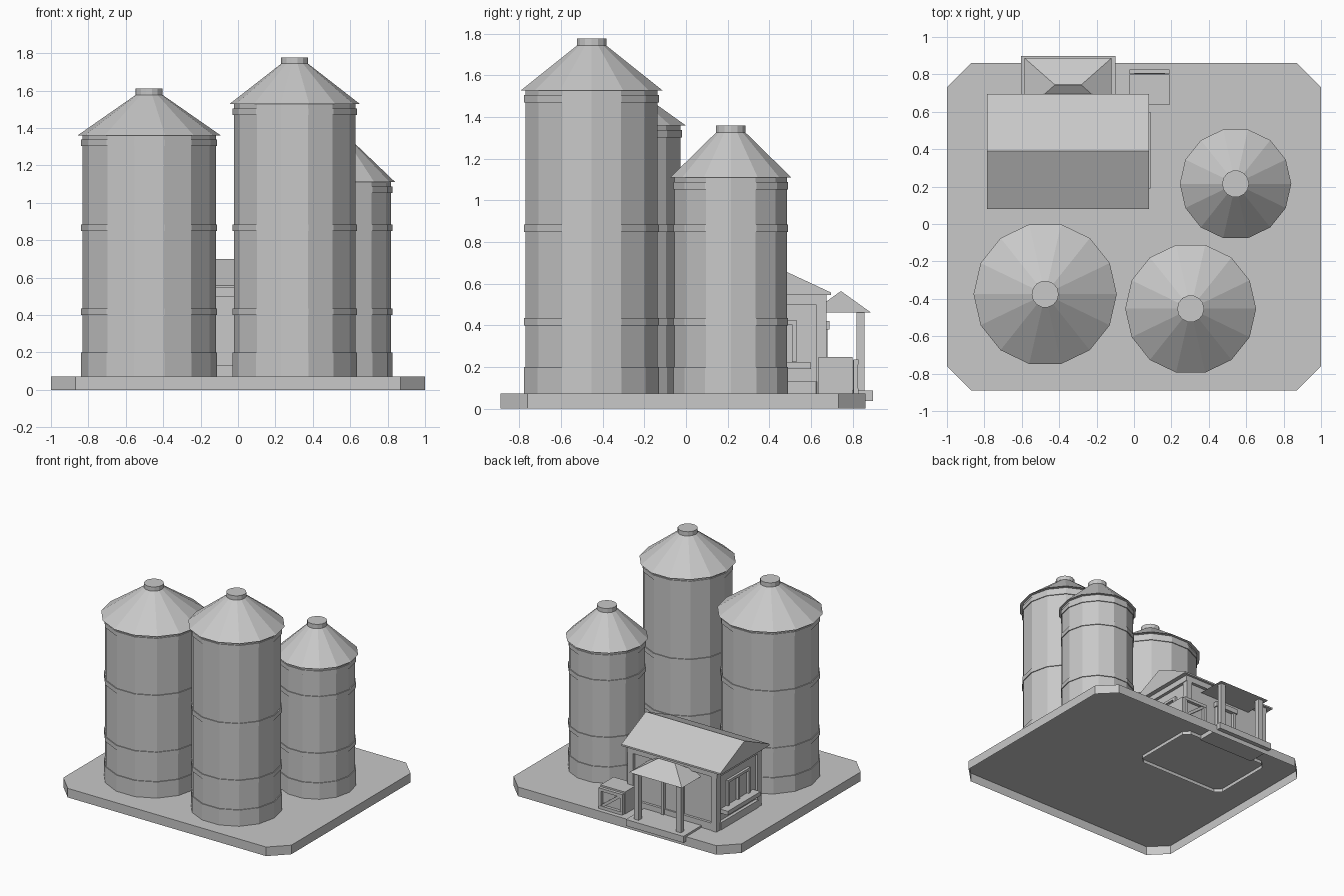
import bpy, bmesh
from math import cos, sin, pi
from mathutils import Vector

cube = bpy.data.objects.get("Cube")
if cube:
    bpy.data.objects.remove(cube, do_unlink=True)

grey = bpy.data.materials.new("light_grey")
grey.use_nodes = True
colour = (0.58, 0.58, 0.58, 1)
grey.diffuse_color = colour
grey.node_tree.nodes["Principled BSDF"].inputs["Base Color"].default_value = colour


def finish(name, bm, fix=True):
    if fix:
        bmesh.ops.recalc_face_normals(bm, faces=bm.faces)
    mesh = bpy.data.meshes.new(name)
    bm.to_mesh(mesh)
    bm.free()
    mesh.materials.append(grey)
    obj = bpy.data.objects.new(name, mesh)
    bpy.context.collection.objects.link(obj)
    return obj


def loft(name, rings, bottom=True, top=True):
    """Skin a stack of equal-length rings of points."""
    bm = bmesh.new()
    loops = [[bm.verts.new(p) for p in ring] for ring in rings]
    n = len(loops[0])
    for low, high in zip(loops, loops[1:]):
        for i in range(n):
            j = (i + 1) % n
            bm.faces.new((low[i], low[j], high[j], high[i]))
    if bottom:
        bm.faces.new(loops[0][::-1])
    if top:
        bm.faces.new(loops[-1])
    return finish(name, bm, fix=False)


def box(name, x0, x1, y0, y1, z0, z1):
    return loft(name, [[(x0, y0, z), (x1, y0, z), (x1, y1, z), (x0, y1, z)] for z in (z0, z1)])


def clipped_slab(name, x0, x1, y0, y1, z0, z1, c):
    """Open-bottomed slab with cut corners."""
    outline = [(x0 + c, y0), (x1 - c, y0), (x1, y0 + c), (x1, y1 - c),
               (x1 - c, y1), (x0 + c, y1), (x0, y1 - c), (x0, y0 + c)]
    return loft(name, [[(x, y, z) for x, y in outline] for z in (z0, z1)], bottom=False)


def lathe(name, x, y, profile, sides=14):
    return loft(name, [[(x + r * cos(2 * pi * i / sides), y + r * sin(2 * pi * i / sides), z)
                        for i in range(sides)] for r, z in profile])


def beam(name, a, b, size):
    """Square bar between two points lying in an x-z plane."""
    a, b = Vector(a), Vector(b)
    side = (b - a).cross(Vector((0, 1, 0))).normalized() * size / 2
    deep = Vector((0, size / 2, 0))
    offsets = (side + deep, side - deep, -side - deep, -side + deep)
    bm = bmesh.new()
    for p in (a, b):
        for o in offsets:
            bm.verts.new(p + o)
    bmesh.ops.convex_hull(bm, input=bm.verts)
    return finish(name, bm)


G = 0.072  # ground level on top of the base
clipped_slab("base", -1, 1, -0.89, 0.862, 0, G, 0.13)


# Silos: wall, hoops, cone roof and cap
def silo(name, x, y, wall, roof, eave):
    lathe(name + "_wall", x, y, [(wall, G), (wall, eave)])
    lathe(name + "_roof", x, y, [(roof, eave), (0.07, eave + 0.218)])
    lathe(name + "_cap", x, y, [(0.072, eave + 0.212), (0.072, eave + 0.25)])
    hoops = [(G, 0.2), (0.4, 0.435), (0.848, 0.885), (eave - 0.057, eave - 0.022)]
    for i, (z0, z1) in enumerate(hoops):
        lathe(f"{name}_hoop_{i + 1}", x, y, [(wall + 0.007, z0), (wall + 0.007, z1)])


silo("wide_silo", -0.475, -0.375, 0.357, 0.383, 1.36)
silo("tall_silo", 0.303, -0.453, 0.325, 0.35, 1.527)
silo("small_silo", 0.543, 0.215, 0.276, 0.298, 1.11)

# House body
clipped_slab("house_foundation", -0.745, 0.045, 0.11, 0.67, 0.045, 0.13, 0.045)
box("house_walls", -0.72, 0.02, 0.13, 0.65, G, 0.51)
box("house_wall_plate", -0.745, 0.045, 0.11, 0.675, 0.5, 0.555)
for x in (-0.715, 0.015):
    for y in (0.135, 0.65):
        box("corner_post", x - 0.025, x + 0.025, y - 0.025, y + 0.025, G, 0.5)

# Gable roof
section = [(0.08, 0.545), (0.695, 0.545), (0.695, 0.558), (0.39, 0.7), (0.08, 0.558)]
bm = bmesh.new()
for x in (-0.787, 0.08):
    for y, z in section:
        bm.verts.new((x, y, z))
bmesh.ops.convex_hull(bm, input=bm.verts)
bmesh.ops.dissolve_limit(bm, angle_limit=0.01, verts=bm.verts, edges=bm.edges)
finish("house_roof", bm)

# Side windows, each with a deep sill box
for wall_x, out in ((-0.72, -1), (0.02, 1)):
    def side_box(name, depth, y0, y1, z0, z1):
        x0, x1 = sorted((wall_x, wall_x + out * depth))
        box(name, x0, x1, y0, y1, z0, z1)
    for y in (0.25, 0.38, 0.51):
        side_box("window_bar", 0.02, y, y + 0.02, 0.225, 0.42)
    side_box("window_lintel", 0.02, 0.25, 0.53, 0.405, 0.425)
    side_box("window_sill", 0.067, 0.19, 0.6, 0.19, 0.222)

# Back door with frame
for x in (-0.44, -0.28):
    box("door_jamb", x, x + 0.025, 0.65, 0.68, 0.08, 0.385)
box("door_lintel", -0.45, -0.245, 0.65, 0.688, 0.38, 0.42)
box("door_panel", -0.415, -0.28, 0.65, 0.658, 0.08, 0.38)

# Porch: slab, posts and hip roof
box("porch_slab", -0.605, -0.1, 0.66, 0.897, 0.037, 0.088)
for x in (-0.535, -0.165):
    box("porch_post", x - 0.021, x + 0.021, 0.818, 0.858, 0.085, 0.465)
loft("porch_roof", [
    [(-0.585, 0.6, 0.462), (-0.12, 0.6, 0.462), (-0.12, 0.887, 0.462), (-0.585, 0.887, 0.462)],
    [(-0.425, 0.742, 0.563), (-0.28, 0.742, 0.563), (-0.28, 0.746, 0.563), (-0.425, 0.746, 0.563)]])

# Crate with a braced frame on its back side
box("crate", -0.025, 0.19, 0.635, 0.8, G, 0.247)
for z in (0.085, 0.225):
    beam("crate_rail", (-0.02, 0.817, z), (0.185, 0.817, z), 0.024)
for x in (-0.012, 0.177):
    beam("crate_upright", (x, 0.815, 0.075), (x, 0.815, 0.235), 0.024)
beam("crate_brace", (-0.01, 0.813, 0.225), (0.175, 0.813, 0.085), 0.022)
